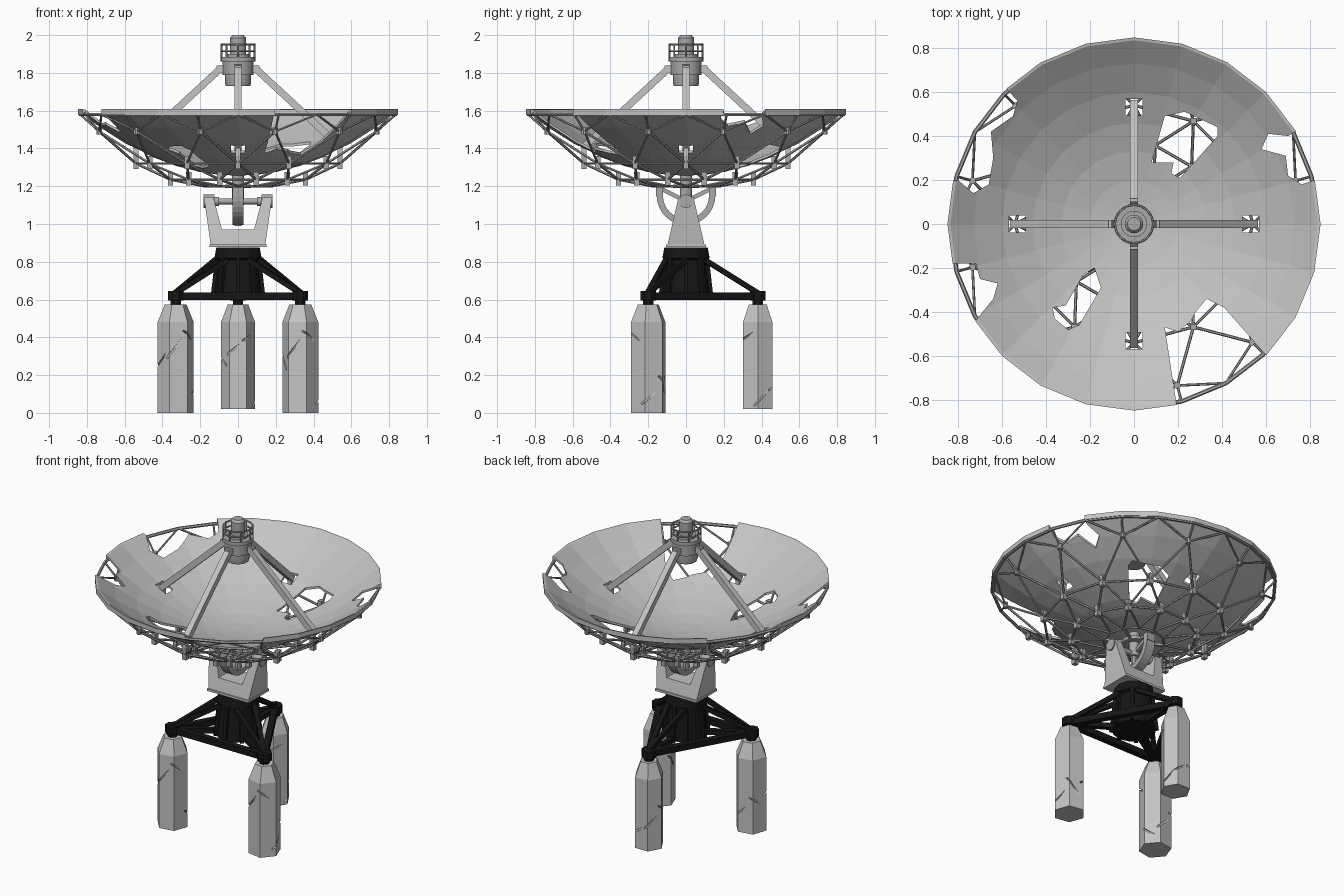
import bpy, bmesh, math, random
from mathutils import Matrix, Vector

random.seed(4)
if "Cube" in bpy.data.objects:
    bpy.data.objects.remove(bpy.data.objects["Cube"])


def material(name, value):
    mat = bpy.data.materials.new(name)
    mat.use_nodes = True
    color = (value, value, value, 1)
    mat.diffuse_color = color
    mat.node_tree.nodes["Principled BSDF"].inputs["Base Color"].default_value = color
    return mat


panel_grey = material("panel grey", 0.55)
steel_grey = material("steel grey", 0.4)
concrete = material("concrete", 0.55)
black_iron = material("black iron", 0.008)


def finish(name, bm, mat, smooth=False):
    bmesh.ops.recalc_face_normals(bm, faces=bm.faces)
    mesh = bpy.data.meshes.new(name)
    bm.to_mesh(mesh)
    bm.free()
    mesh.materials.append(mat)
    if smooth:
        mesh.shade_smooth()
        mesh.set_sharp_from_angle(angle=math.radians(35))
    obj = bpy.data.objects.new(name, mesh)
    bpy.context.collection.objects.link(obj)
    return obj


def beam(bm, start, end, radius, sides=6, end_radius=None):
    a, b = Vector(start), Vector(end)
    place = Matrix.Translation((a + b) / 2) @ (b - a).to_track_quat("Z", "Y").to_matrix().to_4x4()
    turn = Matrix.Rotation(math.pi / sides, 4, "Z")
    bmesh.ops.create_cone(bm, cap_ends=True, segments=sides, radius1=radius,
                          radius2=radius if end_radius is None else end_radius,
                          depth=(b - a).length, matrix=place @ turn)


def box(bm, center, size):
    bmesh.ops.create_cube(bm, size=1, matrix=Matrix.Translation(center) @ Matrix.Diagonal((*size, 1)))


def lathe(bm, profile, sides):
    verts = [bm.verts.new((r, 0, z)) for r, z in profile]
    edges = [bm.edges.new(pair) for pair in zip(verts, verts[1:])]
    bmesh.ops.spin(bm, geom=verts + edges, cent=(0, 0, 0), axis=(0, 0, 1),
                   angle=math.tau, steps=sides)
    bmesh.ops.remove_doubles(bm, verts=bm.verts, dist=0.0002)


def prism(bm, points, depth):
    face = bm.faces.new([bm.verts.new(p) for p in points])
    moved = bmesh.ops.extrude_face_region(bm, geom=[face])["geom"]
    bmesh.ops.translate(bm, vec=depth, verts=[v for v in moved if isinstance(v, bmesh.types.BMVert)])


def cut(obj, cutter):
    mod = obj.modifiers.new("cut", "BOOLEAN")
    mod.operation, mod.solver, mod.object = "DIFFERENCE", "EXACT", cutter
    bpy.context.view_layer.update()
    result = bpy.data.meshes.new_from_object(obj.evaluated_get(bpy.context.evaluated_depsgraph_get()))
    obj.modifiers.clear()
    obj.data = result
    bpy.data.objects.remove(cutter)


def polar(radius, degrees, z):
    a = math.radians(degrees)
    return Vector((radius * math.cos(a), radius * math.sin(a), z))


def ring(radius, z, count, offset=0):
    return [polar(radius, offset + 360 * k / count, z) for k in range(count)]


# Cracked concrete pillars
corners = [(-0.33, -0.2), (0.33, -0.2), (0, 0.38)]
for (x, y), name, radius, turn, low in zip(corners, ("right", "left", "back"),
                                           (0.097, 0.097, 0.09), (10, -10, 0), (0, 0, 0.02)):
    bm = bmesh.new()
    lathe(bm, [(0, low), (radius, low), (radius, 0.48), (radius * 0.6, 0.575), (0, 0.575)], 6)
    pillar = finish(name + "_pillar", bm, concrete)
    pillar.data.transform(Matrix.Translation((x, y, 0)) @ Matrix.Rotation(math.radians(turn), 4, "Z"))
    bm = bmesh.new()
    for k in range(6):
        side = k * 60 + turn + 15
        spot = Vector((x, y, 0)) + polar(radius, side, 0.08 + 0.065 * k)
        tilt = random.choice((-1, 1)) * random.uniform(0.5, 1.0)
        place = (Matrix.Translation(spot) @ Matrix.Rotation(math.radians(side), 4, "Z")
                 @ Matrix.Rotation(tilt, 4, "X"))
        bmesh.ops.create_cube(bm, size=1, matrix=place @ Matrix.Diagonal((0.04, 0.13, 0.009, 1)))
    cut(pillar, finish("crack_cutter", bm, concrete))

# Black triangular base frame
bm = bmesh.new()
for k, (x, y) in enumerate(corners):
    nx, ny = corners[(k + 1) % 3]
    beam(bm, (x, y, 0.57), (x, y, 0.6), 0.03, 8)
    beam(bm, (x, y, 0.595), (x, y, 0.645), 0.045, 8)
    beam(bm, (x, y, 0.617), (nx, ny, 0.617), 0.027, 4)
    out = Vector((x, y, 0)).normalized()
    across = Vector((-out.y, out.x, 0))
    for s in (-1, 1):
        top = out * 0.1 + across * 0.06 * s + Vector((0, 0, 0.81))
        beam(bm, (x, y, 0.635), top, 0.019, 4)
    beam(bm, (x, y, 0.617), (0, 0, 0.617), 0.022, 4)
finish("base_frame", bm, black_iron)

# Black tower with ribs
bm = bmesh.new()
lathe(bm, [(0, 0.6), (0.13, 0.6), (0.105, 0.81), (0.125, 0.82), (0.115, 0.875), (0, 0.875)], 12)
for low, high in zip(ring(0.135, 0.6, 8), ring(0.11, 0.82, 8)):
    beam(bm, low, high, 0.016, 4)
finish("tower", bm, black_iron)

# Tapered fork yoke
bm = bmesh.new()
half = [(0.143, 0.88), (0.18, 1.14), (0.13, 1.14), (0.085, 0.97)]
outline = half + [(-x, z) for x, z in reversed(half)]
prism(bm, [(x, -1, z) for x, z in outline], (0, 2, 0))
for v in bm.verts:
    v.co.y *= 0.1 - (v.co.z - 0.88) * 0.23
box(bm, (0, 0, 0.885), (0.3, 0.21, 0.014))
finish("yoke", bm, panel_grey)

# Elevation axle and bearings
bm = bmesh.new()
beam(bm, (-0.17, 0, 1.12), (0.17, 0, 1.12), 0.016, 12)
for s in (-1, 1):
    beam(bm, (s * 0.125, 0, 1.12), (s * 0.182, 0, 1.12), 0.036, 16)
    beam(bm, (s * 0.1, 0, 1.12), (s * 0.125, 0, 1.12), 0.025, 12)
finish("axle", bm, steel_grey, True)

# Half-round elevation gear
bm = bmesh.new()
arc = [math.pi * (1 + k / 16) for k in range(17)]
outline = [(0.155, a) for a in arc] + [(0.122, a) for a in reversed(arc)]
prism(bm, [(-0.03, r * math.cos(a), 1.15 + r * math.sin(a)) for r, a in outline], (0.06, 0, 0))
for s in (-1, 1):
    box(bm, (0, s * 0.14, 1.17), (0.06, 0.035, 0.05))
    beam(bm, (0, 0, 1.12), (0, s * 0.14, 1.19), 0.015, 4)
beam(bm, (0, 0, 1.1), (0, 0, 1.27), 0.032, 12)
beam(bm, (0, 0, 0.99), (0, 0, 1.1), 0.02, 8)
finish("elevation_gear", bm, steel_grey)

# Reflector bowl
radii = [0, 0.1, 0.2, 0.33, 0.46, 0.6, 0.73, 0.835]
upper = [(r, 1.27 + 0.335 * (r / 0.835) ** 2) for r in radii]
lower = [(r, z - 0.014) for r, z in reversed(upper)]
bm = bmesh.new()
lathe(bm, upper + [(0.848, 1.608), (0.848, 1.578), (0.838, 1.578)] + lower, 24)
bowl = finish("reflector_bowl", bm, panel_grey)

# Torn openings in the bowl
tears = [
    [(.14, -.47), (.2, -.49), (.26, -.44), (.28, -.4), (.33, -.34), (.41, -.38), (.7, -.71), (.21, -.93)],
    [(.14, .49), (.23, .51), (.38, .44), (.38, .4), (.21, .21), (.17, .23), (.18, .28), (.08, .28)],
    [(-.18, -.2), (-.23, -.23), (-.31, -.37), (-.37, -.38), (-.36, -.43), (-.3, -.48), (-.25, -.46), (-.15, -.29)],
    [(-.64, .68), (-.53, .56), (-.55, .49), (-.65, .42), (-.64, .3), (-.66, .18), (-.73, .14), (-.8, .2), (-.95, .18)],
    [(-.95, -.18), (-.72, -.18), (-.7, -.25), (-.62, -.27), (-.64, -.34), (-.72, -.44), (-.85, -.52)],
    [(.85, .49), (.7, .4), (.61, .41), (.58, .34), (.69, .31), (.7, .22), (.76, .18), (.95, .24)],
]
bm = bmesh.new()
for points in tears:
    prism(bm, [(x, y, 1.1) for x, y in points], (0, 0, 0.8))
for spot in ring(0.53, 1.5, 4):
    box(bm, spot, (0.075, 0.075, 0.8))
bmesh.ops.recalc_face_normals(bm, faces=bm.faces)
cut(bowl, finish("tear_cutter", bm, panel_grey))

# Triangulated backing truss
rim = ring(0.835, 1.58, 24)
outer = ring(0.76, 1.49, 12, 15)
middle = ring(0.54, 1.32, 12)
inner = ring(0.37, 1.235, 12, 15)
hub = ring(0.18, 1.2, 12)
bm = bmesh.new()
for k in range(24):
    beam(bm, rim[k - 1], rim[k], 0.01)
for k in range(12):
    for j in range(3):
        beam(bm, outer[k], rim[(2 * k + j) % 24], 0.006)
    for nodes in (middle, inner, hub):
        beam(bm, nodes[k - 1], nodes[k], 0.007)
    for a, b in ((middle, outer), (inner, middle), (hub, inner)):
        beam(bm, a[k], b[k], 0.007)
        beam(bm, a[k], b[k - 1] if b is not middle else b[(k + 1) % 12], 0.007)
    if k % 2:
        beam(bm, hub[k], (0, 0, 1.2), 0.01, 4)
finish("backing_truss", bm, steel_grey)

# Truss joint blocks
bm = bmesh.new()
for node in middle + inner:
    beam(bm, node - Vector((0, 0, 0.03)), node + Vector((0, 0, 0.04)), 0.02, 4)
for node in outer:
    beam(bm, node - Vector((0, 0, 0.015)), node + Vector((0, 0, 0.02)), 0.016, 8)
lathe(bm, [(0, 1.19), (0.07, 1.19), (0.07, 1.21), (0, 1.21)], 12)
finish("truss_joints", bm, steel_grey)

# Feed support legs
bm = bmesh.new()
for k in range(4):
    beam(bm, polar(0.55, 90 * k, 1.4), polar(0.085, 90 * k, 1.83), 0.026, 4)
    beam(bm, polar(0.54, 90 * k, 1.33), polar(0.54, 90 * k, 1.42), 0.017, 4)
    beam(bm, polar(0.07, 90 * k, 1.82), polar(0.115, 90 * k, 1.82), 0.026, 4)
finish("feed_legs", bm, panel_grey)

# Feed head
bm = bmesh.new()
lathe(bm, [(0, 1.73), (0.065, 1.73), (0.07, 1.75), (0.07, 1.79), (0.082, 1.79), (0.082, 1.86),
           (0.092, 1.86), (0.092, 1.885), (0.06, 1.885), (0.06, 1.9), (0.042, 1.9), (0.042, 1.985),
           (0.03, 2.0), (0, 2.0)], 24)
finish("feed_head", bm, steel_grey, True)

# Railing around the feed head
bm = bmesh.new()
for z in (1.915, 1.95):
    loop = ring(0.087, z, 16)
    for k in range(16):
        beam(bm, loop[k - 1], loop[k], 0.005)
for post in ring(0.087, 1.88, 8):
    beam(bm, post, post + Vector((0, 0, 0.075)), 0.005)
finish("feed_railing", bm, steel_grey)
